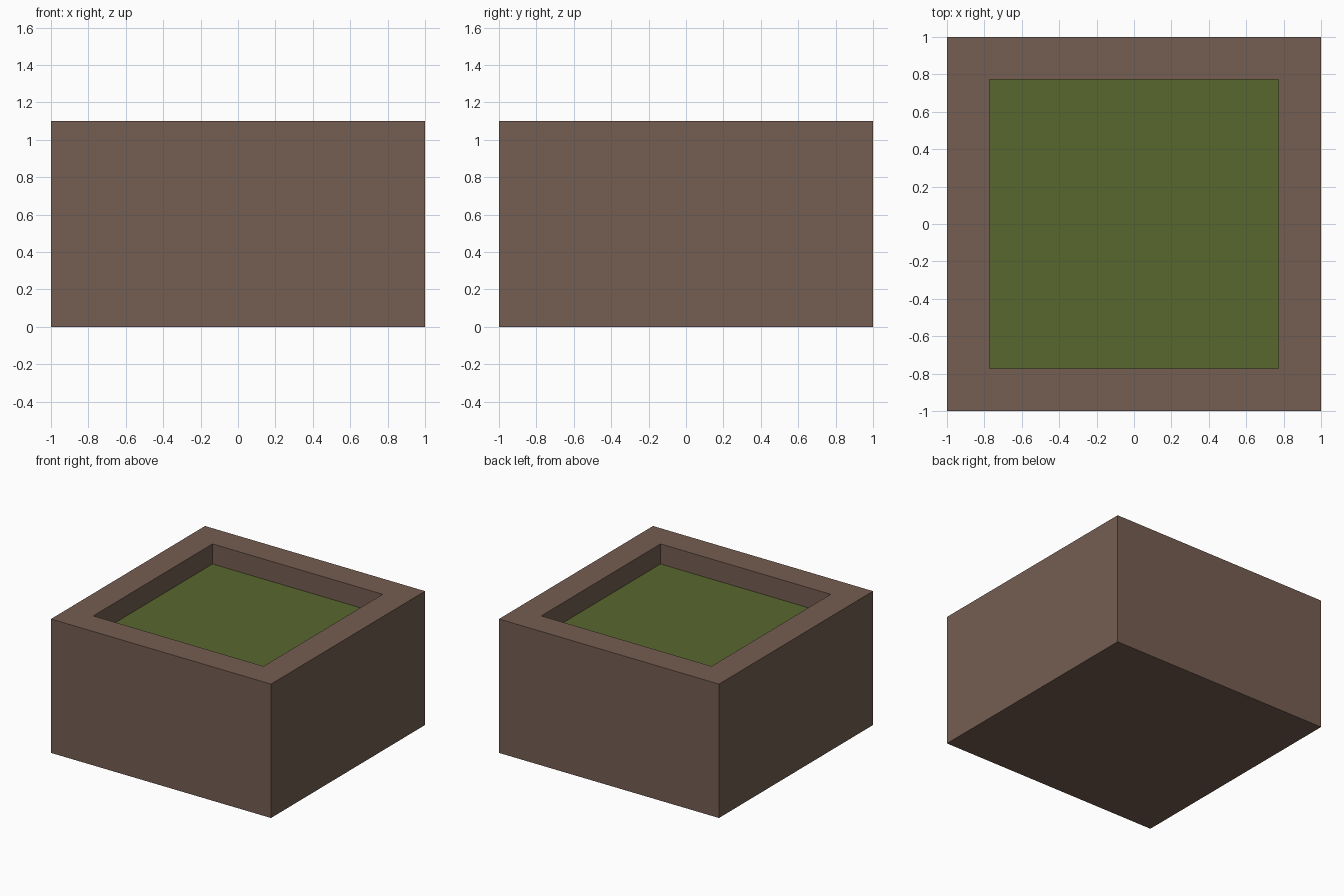
import bpy, bmesh

if "Cube" in bpy.data.objects:
    bpy.data.objects.remove(bpy.data.objects["Cube"])


def linear(r, g, b):
    conv = lambda c: c / 12.92 if c <= 0.04045 else ((c + 0.055) / 1.055) ** 2.4
    return (*[conv(v / 255) for v in (r, g, b)], 1.0)


def material(name, rgb):
    m = bpy.data.materials.new(name)
    m.diffuse_color = linear(*rgb)
    m.use_nodes = True
    m.node_tree.nodes["Principled BSDF"].inputs["Base Color"].default_value = m.diffuse_color
    return m


HALF, HEIGHT = 1.0, 1.1      # outer box
INNER, FLOOR = 0.68, 0.935   # recess half width and floor height

brown = material("brown earth", (117, 94, 82))
green = material("moss green", (88, 103, 46))

# Planter box: cube with its top inset and pushed down
bm = bmesh.new()
bmesh.ops.create_cube(bm, size=1.0)
for v in bm.verts:
    v.co = (v.co.x * 2 * HALF, v.co.y * 2 * HALF, (v.co.z + 0.5) * HEIGHT)
bm.normal_update()
top = max(bm.faces, key=lambda f: f.calc_center_median().z)
bmesh.ops.inset_region(bm, faces=[top], thickness=HALF - INNER)
well = bmesh.ops.extrude_discrete_faces(bm, faces=[top])["faces"][0]
bmesh.ops.translate(bm, verts=well.verts[:], vec=(0, 0, FLOOR - HEIGHT))

# Green floor of the recess
well.material_index = 1
bmesh.ops.recalc_face_normals(bm, faces=bm.faces[:])

mesh = bpy.data.meshes.new("planter_box")
bm.to_mesh(mesh)
bm.free()
mesh.materials.append(brown)
mesh.materials.append(green)
bpy.context.collection.objects.link(bpy.data.objects.new("planter_box", mesh))
